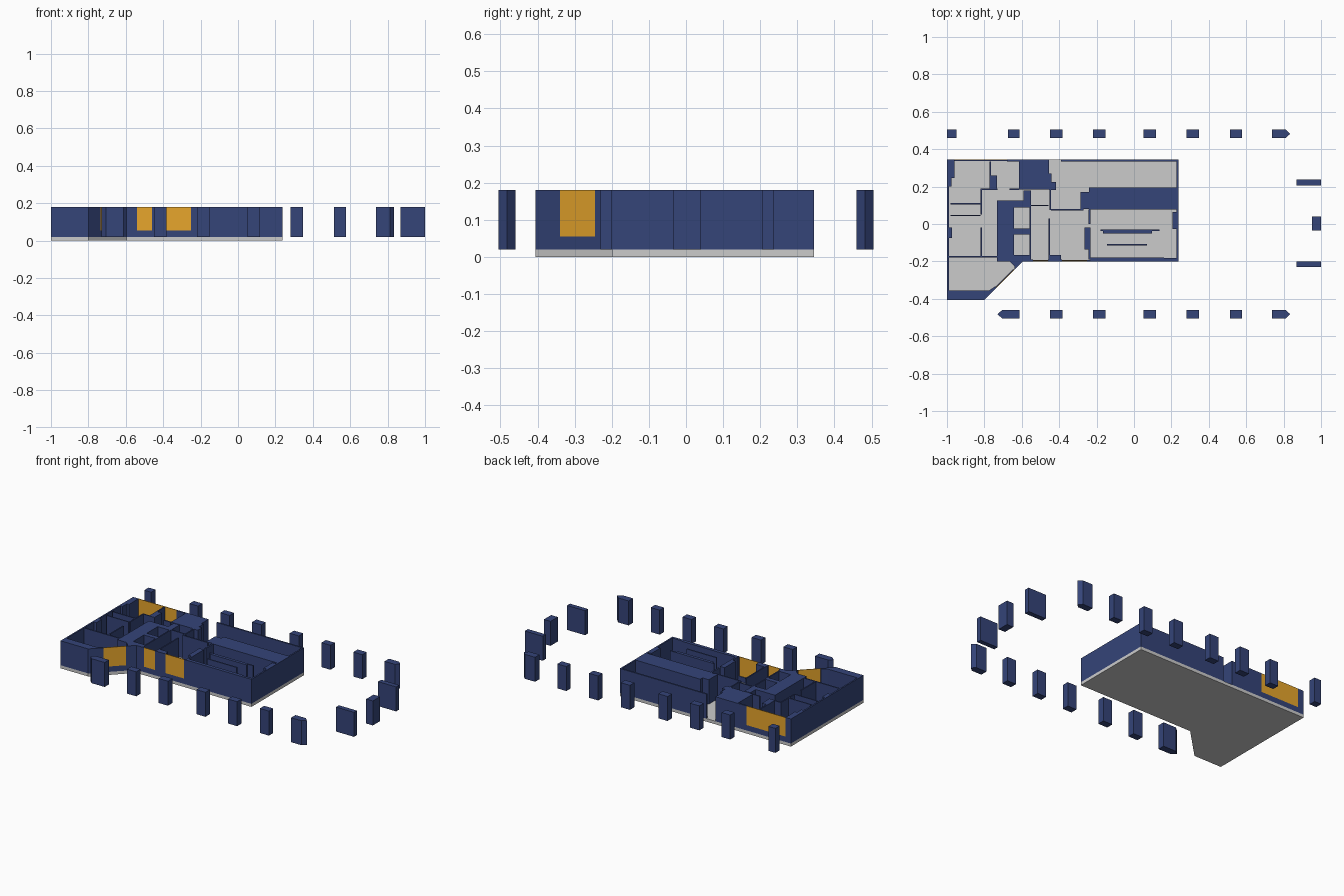
import bpy, bmesh
from mathutils import Vector

FLOOR, SILL, TOP = 0.02, 0.055, 0.18


def material(name, rgb):
    m = bpy.data.materials.new(name)
    m.diffuse_color = (*rgb, 1)
    return m


NAVY = material("navy", (0.035, 0.058, 0.19))
AMBER = material("amber", (0.8, 0.38, 0.025))


def prisms(name, outlines, z0, z1, mat=None):
    """One object made of plan outlines extruded from z0 to z1."""
    bm = bmesh.new()
    for pts in outlines:
        face = bm.faces.new([bm.verts.new((x, y, z0)) for x, y in pts])
        ext = bmesh.ops.extrude_face_region(bm, geom=[face], use_keep_orig=True)
        moved = [v for v in ext["geom"] if isinstance(v, bmesh.types.BMVert)]
        bmesh.ops.translate(bm, verts=moved, vec=(0, 0, z1 - z0))
    bmesh.ops.recalc_face_normals(bm, faces=bm.faces)
    me = bpy.data.meshes.new(name)
    bm.to_mesh(me)
    bm.free()
    ob = bpy.data.objects.new(name, me)
    bpy.context.collection.objects.link(ob)
    if mat:
        me.materials.append(mat)
    return ob


def rect(x0, x1, y0, y1):
    return [(x0, y0), (x1, y0), (x1, y1), (x0, y1)]


def rects(name, boxes):
    return prisms(name, [rect(*b) for b in boxes], FLOOR, TOP, NAVY)


def window(name, a, b, panes, depth=0.008):
    """Navy sill with a row of thin amber panes above; inside is left of a->b."""
    a, b = Vector(a), Vector(b)
    d = (b - a).normalized()
    n = Vector((-d.y, d.x))
    prisms(name + "_sill", [[a, b, b + n * depth, a + n * depth]], FLOOR, SILL, NAVY)
    strips = []
    for i in range(panes):
        p, q = a.lerp(b, i / panes), a.lerp(b, (i + 1) / panes)
        strips.append([p, q, q + n * 0.004, p + n * 0.004])
    prisms(name + "_panes", strips, SILL, TOP, AMBER)


# Floor slab
prisms("floor_slab", [[(-1, 0.345), (-1, -0.405), (-0.8, -0.405), (-0.595, -0.2),
                       (0.237, -0.2), (0.237, 0.345)]], 0, FLOOR)

# Outer walls, with a doorway in the back
rects("outer_walls", [
    (-1, -0.99, -0.36, 0.345),
    (-1, -0.96, 0.335, 0.345), (-0.68, -0.61, 0.335, 0.345),
    (-0.39, 0.237, 0.335, 0.345),
    (0.227, 0.237, -0.2, 0.345),
    (-0.6, -0.54, -0.2, -0.19), (-0.46, -0.385, -0.2, -0.19),
    (-0.25, 0.237, -0.2, -0.192),
    (-0.975, -0.96, 0.245, 0.335), (-0.99, -0.975, 0.2, 0.335),
    (-0.99, -0.972, -0.075, -0.02),
])
# Solid corners at both ends of the diagonal wall
prisms("diagonal_wall_ends", [
    [(-1, -0.405), (-0.8, -0.405), (-0.735, -0.34), (-0.743, -0.334),
     (-0.775, -0.355), (-1, -0.355)],
    [(-0.64, -0.245), (-0.595, -0.2), (-0.64, -0.17), (-0.695, -0.172), (-0.64, -0.225)],
], FLOOR, TOP, NAVY)

# Windows
window("diagonal_window", (-0.735, -0.34), (-0.64, -0.245), 3)
window("front_window_small", (-0.54, -0.2), (-0.46, -0.2), 2)
window("front_window_large", (-0.385, -0.2), (-0.25, -0.2), 4)
window("back_window", (-0.68, 0.345), (-0.96, 0.345), 6)

# West room partitions
rects("west_partitions", [
    (-0.99, -0.695, -0.178, -0.17),
    (-0.82, -0.812, -0.17, -0.02), (-0.82, -0.812, 0.05, 0.19),
    (-0.98, -0.82, 0.105, 0.112), (-0.98, -0.82, 0.042, 0.049),
    (-0.82, -0.73, 0.182, 0.19), (-0.665, -0.615, 0.182, 0.19),
    (-0.772, -0.764, 0.19, 0.335), (-0.764, -0.732, 0.19, 0.26),
])

# Service core: heavy block wrapped round two small rooms
rects("service_core", [
    (-0.732, -0.642, -0.2, 0.125), (-0.642, -0.55, 0.088, 0.125),
    (-0.642, -0.55, -0.055, -0.025), (-0.642, -0.55, -0.2, -0.165),
    (-0.558, -0.55, -0.165, -0.055), (-0.558, -0.55, -0.025, 0.088),
    (-0.592, -0.55, 0.125, 0.18),
])

# Stair block beside the back doorway
rects("stair_block", [
    (-0.615, -0.455, 0.185, 0.345), (-0.455, -0.418, 0.182, 0.225),
    (-0.455, -0.44, 0.225, 0.27),
])

# Corridor walls
rects("corridor_walls", [
    (-0.457, -0.449, -0.19, 0.03), (-0.453, -0.445, 0.075, 0.185),
    (-0.445, -0.27, 0.073, 0.081), (-0.457, -0.39, -0.19, -0.165),
    (-0.55, -0.457, 0.095, 0.102),
])

# Great hall: solid bank at the back and the enclosing walls
rects("hall_walls", [
    (-0.285, -0.24, 0.081, 0.172), (-0.24, 0.227, 0.077, 0.195),
    (-0.242, -0.232, -0.19, -0.13), (-0.265, -0.232, -0.135, -0.02),
    (-0.242, -0.232, 0.0, 0.077), (-0.232, 0.16, -0.192, -0.178),
    (0.155, 0.227, -0.192, -0.183), (0.205, 0.227, -0.028, 0.065),
])
rects("hall_counters", [
    (-0.18, 0.135, -0.038, -0.03), (-0.165, 0.095, -0.05, -0.038),
    (-0.145, 0.07, -0.114, -0.106),
])

# Outer colonnade: front and back rows with mitred end pillars
shared = [(-0.45, -0.383), (-0.22, -0.153), (0.052, 0.118), (0.282, 0.347), (0.512, 0.577)]
for side, s in (("front", -1), ("back", 1)):
    row = list(shared)
    if s > 0:
        row += [(-1, -0.95), (-0.673, -0.611)]
    outlines = [rect(x0, x1, s * 0.46, s * 0.505) for x0, x1 in row]
    outlines.append([(0.738, s * 0.46), (0.812, s * 0.46), (0.835, s * 0.482),
                     (0.812, s * 0.505), (0.738, s * 0.505)])
    if s < 0:
        outlines.append([(-0.611, -0.46), (-0.705, -0.46), (-0.73, -0.482),
                         (-0.705, -0.505), (-0.611, -0.505)])
    prisms(side + "_pillars", outlines, FLOOR, TOP, NAVY)
rects("right_pillars", [(0.87, 1, 0.205, 0.237), (0.952, 1, -0.035, 0.04),
                        (0.87, 1, -0.23, -0.2)])
